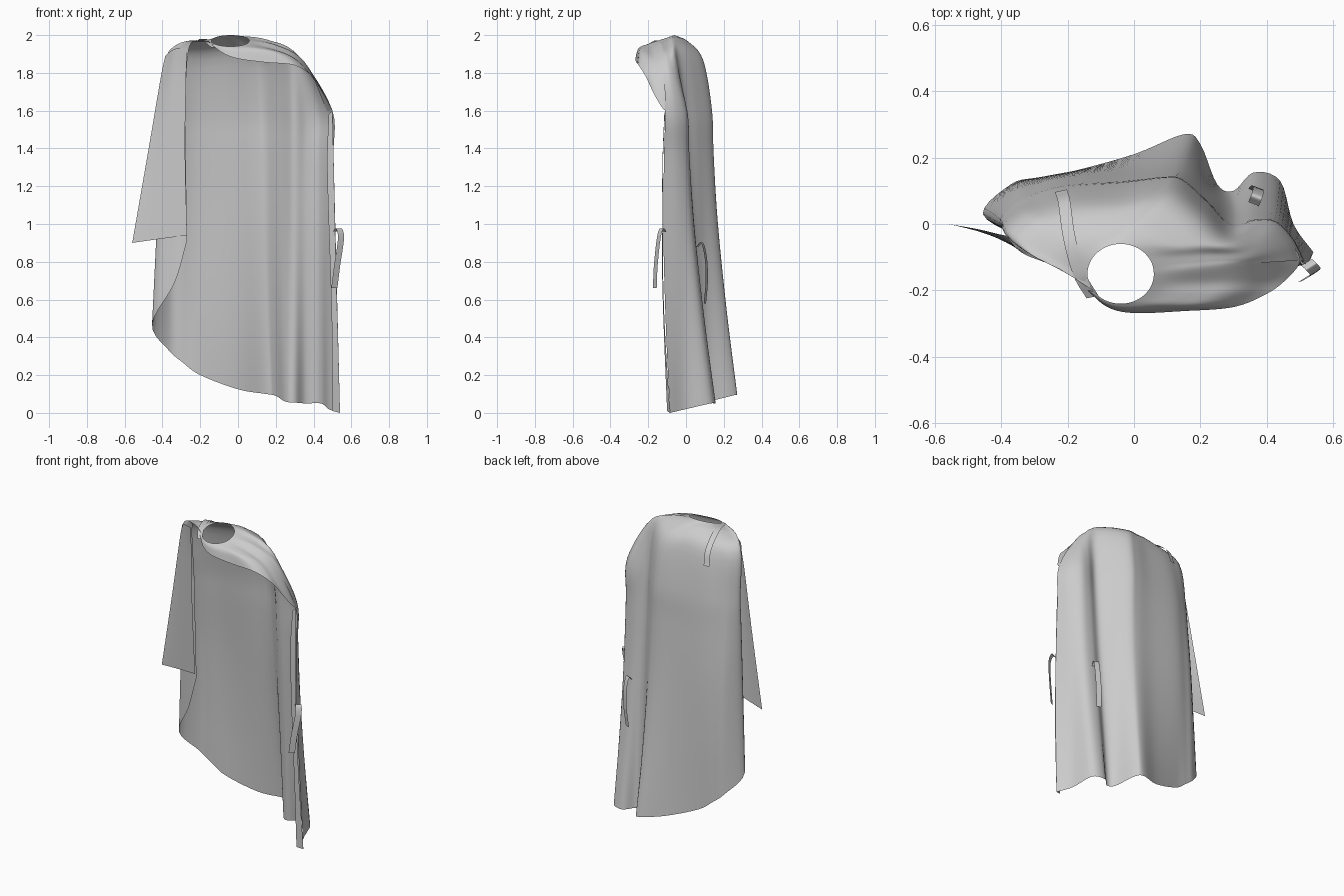
import bpy
import bmesh
from math import sin, cos, radians
from mathutils import Vector

cube = bpy.data.objects.get("Cube")
if cube:
    bpy.data.objects.remove(cube, do_unlink=True)

# One plain cloth colour
cloth = bpy.data.materials.new("grey_cloth")
cloth.use_nodes = True
colour = (0.6, 0.6, 0.6, 1)
cloth.diffuse_color = colour
cloth.node_tree.nodes["Principled BSDF"].inputs["Base Color"].default_value = colour


def spline(points, steps):
    """Smooth curve through all the points."""
    points = [Vector(p) for p in points]
    padded = [2 * points[0] - points[1]] + points + [2 * points[-1] - points[-2]]
    result = []
    for a, b, c, d in zip(padded, padded[1:], padded[2:], padded[3:]):
        for i in range(steps):
            t = i / steps
            result.append(b + (c - a) * t / 2
                          + (a - b * 2.5 + c * 2 - d / 2) * t ** 2
                          + ((b - c) * 1.5 + (d - a) / 2) * t ** 3)
    return result + [points[-1]]


def loft(name, rows, across=5, down=5):
    """Smooth open sheet through rows of points."""
    rows = [spline(row, across) for row in rows]
    columns = [spline(column, down) for column in zip(*rows)]
    bm = bmesh.new()
    grid = [[bm.verts.new(p) for p in column] for column in columns]
    for left, right in zip(grid, grid[1:]):
        for i in range(len(left) - 1):
            bm.faces.new((left[i], left[i + 1], right[i + 1], right[i]))
    mesh = bpy.data.meshes.new(name)
    bm.to_mesh(mesh)
    bm.free()
    mesh.materials.append(cloth)
    mesh.shade_smooth()
    obj = bpy.data.objects.new(name, mesh)
    bpy.context.collection.objects.link(obj)
    return obj


def ribbon(name, path, side):
    """Flat strap following a path, widened along the side vector."""
    side = Vector(side)
    return loft(name, [[Vector(p) - side, Vector(p) + side] for p in path], 1, 6)


def neck(start, end, count):
    """Part of the tilted neck opening."""
    angles = [radians(start + (end - start) * i / (count - 1)) for i in range(count)]
    return [Vector((-0.04 + 0.1 * cos(a), -0.15 + 0.09 * sin(a), 1.97 + 0.03 * sin(a)))
            for a in angles]


def between(top, bottom, f, lift=0.0, sag=0.0):
    """Row between two rows, raised by a fixed amount and by its own drop."""
    return [a.lerp(b, f) + Vector((0, 0, lift + sag * (a.z - b.z)))
            for a, b in zip(top, bottom)]


# Main cape: from the right front edge, round the back, to the left front edge
shoulder = [Vector(p) for p in (
    (-0.26, -0.11, 1.93), (-0.33, -0.08, 1.92), (-0.38, -0.03, 1.89),
    (-0.33, 0.02, 1.88), (-0.27, 0.04, 1.875), (-0.18, 0.06, 1.87),
    (-0.04, 0.07, 1.88), (0.06, 0.09, 1.86), (0.12, 0.085, 1.87),
    (0.2, 0.02, 1.89), (0.26, -0.04, 1.9), (0.31, -0.06, 1.89),
    (0.345, -0.08, 1.86), (0.355, -0.1, 1.855), (0.345, -0.12, 1.86))]
chest = [Vector((x, y, 1.6)) for x, y in (
    (-0.28, -0.06), (-0.34, -0.04), (-0.4, 0), (-0.36, 0.05), (-0.3, 0.08),
    (-0.21, 0.105), (-0.03, 0.12), (0.08, 0.135), (0.14, 0.13), (0.22, 0.06),
    (0.29, -0.01), (0.36, 0.005), (0.42, 0), (0.47, -0.05), (0.5, -0.11))]
hem = [Vector(p) for p in (
    (-0.27, -0.05, 0.91), (-0.335, -0.04, 0.69), (-0.455, 0.03, 0.47),
    (-0.37, 0.12, 0.335), (-0.29, 0.14, 0.265), (-0.2, 0.155, 0.2),
    (0, 0.21, 0.125), (0.15, 0.27, 0.1), (0.2, 0.24, 0.09),
    (0.25, 0.12, 0.06), (0.3, 0.1, 0.055), (0.36, 0.155, 0.05),
    (0.44, 0.13, 0.05), (0.48, 0, 0.02), (0.54, -0.085, 0))]
collar = neck(215, 0, len(hem))
body = [between(chest, hem, f) for f in (0.15, 0.4, 0.7)]
for row, pull in zip(body, (0.01, 0.02, 0.015)):
    for p in row[3:6]:
        p.y += pull
    for p in row[7:9] + row[11:13] + row[-1:]:
        p.y -= pull
upper = [collar, between(collar, shoulder, 0.5, lift=0.03), shoulder, chest]
loft("cape_body", upper + body + [hem])

# Front yoke: overlaps the left shoulder, then runs round the front of the neck
edge = [Vector(p) for p in (
    (0.46, -0.165, 1.68), (0.4, -0.21, 1.775), (0.3, -0.25, 1.84),
    (0.15, -0.262, 1.855), (0, -0.268, 1.875), (-0.08, -0.25, 1.905),
    (-0.14, -0.2, 1.95))]
collar = neck(-20, -145, len(edge))
yoke = [collar, between(collar, edge, 0.4, sag=0.25),
        between(collar, edge, 0.7, sag=0.3), edge]
loft("front_yoke", [row[-2:] + front for row, front in zip(upper, yoke)])

# Narrow facing turned in along the left front edge
loft("left_facing", [
    [(0.5, -0.11, 1.6), (0.48, -0.115, 1.58)],
    [(0.507, -0.122, 1.3), (0.472, -0.125, 1.3)],
    [(0.518, -0.122, 0.8), (0.487, -0.127, 0.8)],
    [(0.528, -0.112, 0.45), (0.497, -0.118, 0.45)],
    [(0.54, -0.085, 0), (0.5, -0.1, 0.01)]])

# Loose panel hanging from the right shoulder
loft("right_panel", [
    [(-0.27, -0.115, 1.935), (-0.34, -0.085, 1.925), (-0.385, -0.035, 1.89)],
    [(-0.275, -0.095, 1.76), (-0.35, -0.075, 1.78), (-0.41, -0.03, 1.77)],
    [(-0.28, -0.08, 1.4), (-0.38, -0.055, 1.4), (-0.473, -0.015, 1.4)],
    [(-0.27, -0.065, 0.94), (-0.42, -0.03, 0.92), (-0.56, 0, 0.9)]])

# Strap over the right shoulder and the two hanging ties
ribbon("shoulder_strap", [(-0.125, -0.22, 1.935), (-0.165, -0.15, 1.97),
                          (-0.195, -0.04, 1.972), (-0.21, 0.065, 1.895),
                          (-0.22, 0.1, 1.8)], (0.018, 0.004, 0))
ribbon("front_tie", [(0.52, -0.115, 0.96), (0.535, -0.13, 0.975),
                     (0.545, -0.145, 0.92), (0.525, -0.16, 0.78),
                     (0.51, -0.165, 0.66)], (0.016, 0.01, 0))
ribbon("back_tie", [(0.36, 0.06, 0.88), (0.37, 0.085, 0.9),
                    (0.375, 0.105, 0.82), (0.37, 0.11, 0.7),
                    (0.36, 0.1, 0.58)], (0.016, -0.006, 0))
